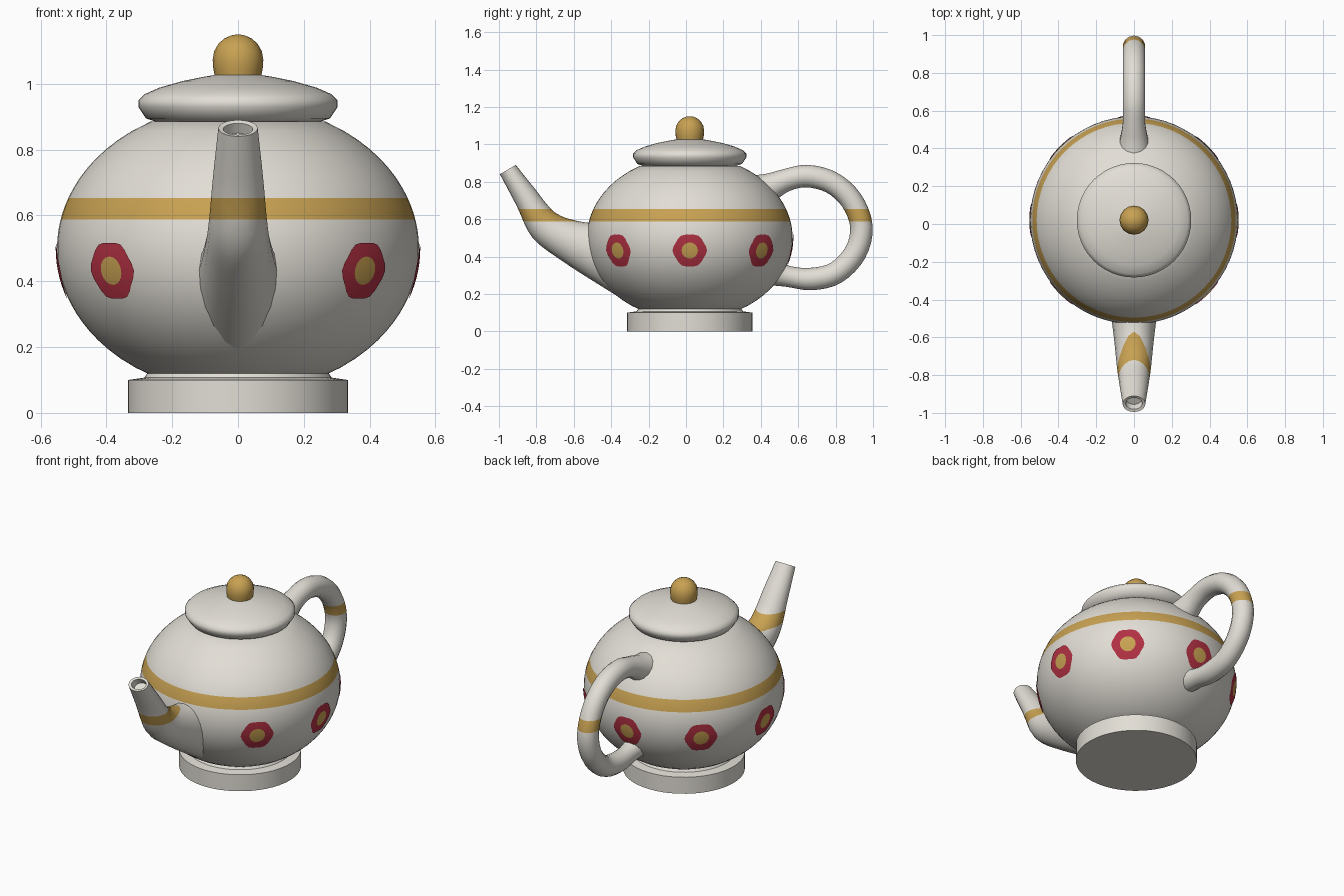
import bpy, bmesh, math
from mathutils import Vector

if "Cube" in bpy.data.objects:
    bpy.data.objects.remove(bpy.data.objects["Cube"])

CY = 0.02                      # pot axis offset along y
BAND = (0.588, 0.653)          # painted stripe heights
MID, RAD, HALF = 0.5, 0.55, 0.44   # body ellipsoid


def material(name, rgb):
    m = bpy.data.materials.new(name)
    m.diffuse_color = (*rgb, 1)
    m.use_nodes = True
    m.node_tree.nodes["Principled BSDF"].inputs["Base Color"].default_value = m.diffuse_color
    return m


WHITE = material("cream_glaze", (0.76, 0.73, 0.67))
GOLD = material("gold_paint", (0.58, 0.36, 0.085))
RED = material("red_paint", (0.44, 0.03, 0.055))


def body_radius(z):
    return RAD * math.sqrt(max(0, 1 - ((z - MID) / HALF) ** 2))


def finish(name, bm, mats, band=False, angle=40):
    """Make the object; optionally cut the gold stripe into it."""
    if band:
        for z in BAND:
            bmesh.ops.bisect_plane(bm, geom=bm.verts[:] + bm.edges[:] + bm.faces[:],
                                   plane_co=(0, 0, z), plane_no=(0, 0, 1))
        for f in bm.faces:
            f.material_index = int(BAND[0] < f.calc_center_median().z < BAND[1])
    bmesh.ops.recalc_face_normals(bm, faces=bm.faces[:])
    mesh = bpy.data.meshes.new(name)
    bm.to_mesh(mesh)
    bm.free()
    for m in mats:
        mesh.materials.append(m)
    ob = bpy.data.objects.new(name, mesh)
    bpy.context.collection.objects.link(ob)
    bpy.ops.object.select_all(action='DESELECT')
    ob.select_set(True)
    bpy.context.view_layer.objects.active = ob
    bpy.ops.object.shade_smooth_by_angle(angle=math.radians(angle))
    return ob


def loft(rings):
    """Skin closed rings of points and cap both ends."""
    bm = bmesh.new()
    rows = [[bm.verts.new(p) for p in r] for r in rings]
    n = len(rows[0])
    for a, b in zip(rows, rows[1:]):
        for i in range(n):
            j = (i + 1) % n
            bm.faces.new((a[i], a[j], b[j], b[i]))
    bm.faces.new(rows[0])
    bm.faces.new(rows[-1])
    return bm


def lathe(profile, n=48):
    return loft([[(r * math.cos(2 * math.pi * i / n), CY + r * math.sin(2 * math.pi * i / n), z)
                  for i in range(n)] for r, z in profile])


def smooth_path(pts, steps=5):
    """Catmull-Rom through tuples of any length."""
    pts = [Vector(p) for p in pts]
    pts = [2 * pts[0] - pts[1]] + pts + [2 * pts[-1] - pts[-2]]
    out = []
    for k in range(1, len(pts) - 2):
        a, b, c, d = pts[k - 1:k + 3]
        for s in range(steps):
            t = s / steps
            out.append(0.5 * (2 * b + (c - a) * t + (2 * a - 5 * b + 4 * c - d) * t * t
                              + (3 * b - a - 3 * c + d) * t ** 3))
    return out + [pts[-2]]


def section(upper, lower, half_width, n=20):
    """Elliptical ring between an upper and a lower (y, z) point."""
    u, l = Vector(upper), Vector(lower)
    c, h = (u + l) / 2, (u - l) / 2
    ring = []
    for i in range(n):
        a = 2 * math.pi * i / n
        p = c + h * math.cos(a)
        ring.append((half_width * math.sin(a), p.x, p.y))
    return ring


# Round body
zs = [0.11 + 0.775 * i / 28 for i in range(29)]
finish("body", lathe([(body_radius(z), z) for z in zs], 64), [WHITE, GOLD], band=True)

# Foot ring with its small collar
finish("foot", lathe([(0.335, 0), (0.335, 0.1), (0.285, 0.107), (0.275, 0.122)]), [WHITE], angle=30)

# Lid
lid = [(0.25, 0.885), (0.28, 0.895), (0.303, 0.93), (0.303, 0.95), (0.285, 0.968),
       (0.24, 0.988), (0.17, 1.008), (0.10, 1.022), (0.05, 1.03)]
finish("lid", lathe(lid), [WHITE], angle=50)

# Knob: ball sitting on a short straight neck
knob = [(0.07, 1.02), (0.075, 1.045)]
knob += [(0.077 * math.cos(a), 1.073 + 0.077 * math.sin(a))
         for a in [math.radians(d) for d in (0, 20, 40, 58, 75, 86)]]
finish("knob", lathe(knob, 16), [GOLD])

# Spout: upper y, upper z, lower y, lower z, half width
spout = smooth_path([
    (-0.30, 0.54, -0.27, 0.13, 0.14), (-0.45, 0.575, -0.45, 0.24, 0.125),
    (-0.57, 0.588, -0.66, 0.375, 0.105), (-0.70, 0.635, -0.82, 0.50, 0.09),
    (-0.81, 0.765, -0.905, 0.67, 0.076), (-0.91, 0.89, -0.995, 0.84, 0.06)], 4)
rings = [section(s[0:2], s[2:4], s[4]) for s in spout]
rings.append(section((-0.92, 0.88), (-0.98, 0.845), 0.045))   # lip
rings.append(section((-0.90, 0.85), (-0.955, 0.815), 0.04))   # shallow opening
finish("spout", loft(rings), [WHITE, GOLD], band=True)

# Handle: y, z, tube radius along the loop
loop = smooth_path([
    (0.36, 0.74, 0.095), (0.45, 0.772, 0.075), (0.54, 0.81, 0.06), (0.65, 0.83, 0.06),
    (0.78, 0.795, 0.06), (0.885, 0.70, 0.06), (0.938, 0.56, 0.06), (0.905, 0.42, 0.06),
    (0.80, 0.312, 0.06), (0.67, 0.28, 0.06), (0.55, 0.293, 0.056), (0.46, 0.315, 0.07),
    (0.39, 0.34, 0.085)], 4)
rings = []
for k, p in enumerate(loop):
    d = loop[min(k + 1, len(loop) - 1)] - loop[max(k - 1, 0)]
    nrm = Vector((-d.y, d.x)).normalized() * p.z
    c = Vector((p.x, p.y))
    rings.append(section(c + nrm, c - nrm, p.z, 14))
finish("handle", loft(rings), [WHITE, GOLD], band=True, angle=60)

# Painted flowers: thin discs wrapped on the body, gold centre in a red ring
RADII = (0.022, 0.043, 0.065, 0.088)
for k in range(8):
    if k == 6:                 # the spout sits here
        continue
    az, n = k * math.pi / 4, 24

    def wrap(u, v):
        z = 0.432 + v
        r = body_radius(z) + 0.004
        a = az + u / 0.54
        return (r * math.cos(a), CY + r * math.sin(a), z)

    bm = bmesh.new()
    hub = bm.verts.new(wrap(0, 0))
    rows = []
    for r in RADII:
        wob = 0.04 if r == RADII[-1] else 0
        rows.append([])
        for i in range(n):
            t = 2 * math.pi * i / n
            q = r * (1 + wob * math.cos(6 * t))
            rows[-1].append(bm.verts.new(wrap(q * math.cos(t), q * math.sin(t))))
    for i in range(n):
        j = (i + 1) % n
        bm.faces.new((hub, rows[0][i], rows[0][j])).material_index = 1
        for m in range(3):
            f = bm.faces.new((rows[m][i], rows[m + 1][i], rows[m + 1][j], rows[m][j]))
            f.material_index = 1 if m == 0 else 0
    finish(f"flower_{k + 1}", bm, [RED, GOLD])
